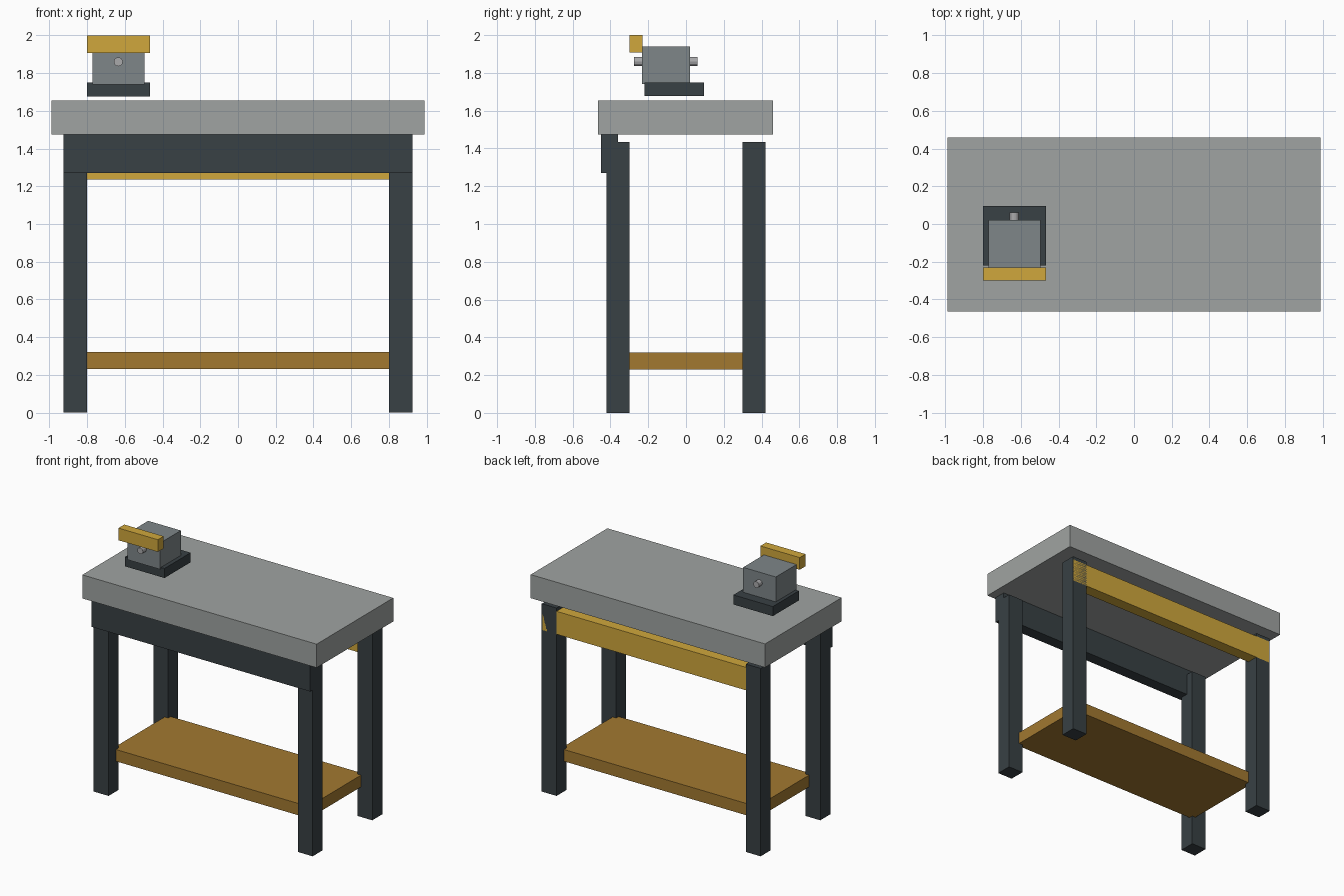
import bpy, bmesh
from math import radians
from mathutils import Matrix

if "Cube" in bpy.data.objects:
    bpy.data.objects.remove(bpy.data.objects["Cube"])


def material(name, color):
    m = bpy.data.materials.new(name)
    m.diffuse_color = (*color, 1)
    m.use_nodes = True
    m.node_tree.nodes["Principled BSDF"].inputs["Base Color"].default_value = m.diffuse_color
    return m


STEEL = material("dark_steel", (0.04, 0.052, 0.058))
TOP = material("worn_grey", (0.35, 0.37, 0.36))
WOOD = material("shelf_wood", (0.36, 0.19, 0.03))
YELLOW = material("yellow_paint", (0.63, 0.39, 0.045))
IRON = material("vise_iron", (0.21, 0.24, 0.25))
BRIGHT = material("bright_metal", (0.4, 0.4, 0.41))


def finish(name, bm, mat):
    me = bpy.data.meshes.new(name)
    bm.to_mesh(me)
    bm.free()
    me.materials.append(mat)
    ob = bpy.data.objects.new(name, me)
    bpy.context.collection.objects.link(ob)
    return ob


def box(name, x, y, z, mat):
    """Box given as (min, max) per axis."""
    bm = bmesh.new()
    size = [b - a for a, b in (x, y, z)]
    mid = [(a + b) / 2 for a, b in (x, y, z)]
    bmesh.ops.create_cube(bm, size=1, matrix=Matrix.Translation(mid) @ Matrix.Diagonal((*size, 1)))
    return finish(name, bm, mat)


# Bench: top, legs, front apron, rear rail, lower shelf
box("bench_top", (-0.99, 0.99), (-0.465, 0.46), (1.475, 1.655), TOP)
for sx, side in ((-1, "left"), (1, "right")):
    for sy, end in ((-1, "front"), (1, "back")):
        box(f"{end}_{side}_leg", sorted((sx * 0.80, sx * 0.925)),
            sorted((sy * 0.30, sy * 0.42)), (0, 1.435), STEEL)
box("front_apron", (-0.925, 0.925), (-0.45, -0.36), (1.27, 1.475), STEEL)
box("rear_rail", (-0.92, 0.92), (0.33, 0.42), (1.235, 1.41), YELLOW)
box("lower_shelf", (-0.83, 0.83), (-0.33, 0.33), (0.23, 0.32), WOOD)

# Vise: base, body, jaw, screw
box("vise_base", (-0.80, -0.467), (-0.22, 0.095), (1.677, 1.75), STEEL)
box("vise_body", (-0.773, -0.497), (-0.232, 0.02), (1.74, 1.94), IRON)
box("vise_jaw", (-0.80, -0.467), (-0.30, -0.23), (1.907, 2.0), YELLOW)
bm = bmesh.new()
bmesh.ops.create_cone(bm, cap_ends=True, segments=12, radius1=0.024, radius2=0.024, depth=0.335,
                      matrix=Matrix.Translation((-0.635, -0.107, 1.86)) @ Matrix.Rotation(radians(90), 4, 'X'))
finish("vise_screw", bm, BRIGHT)
